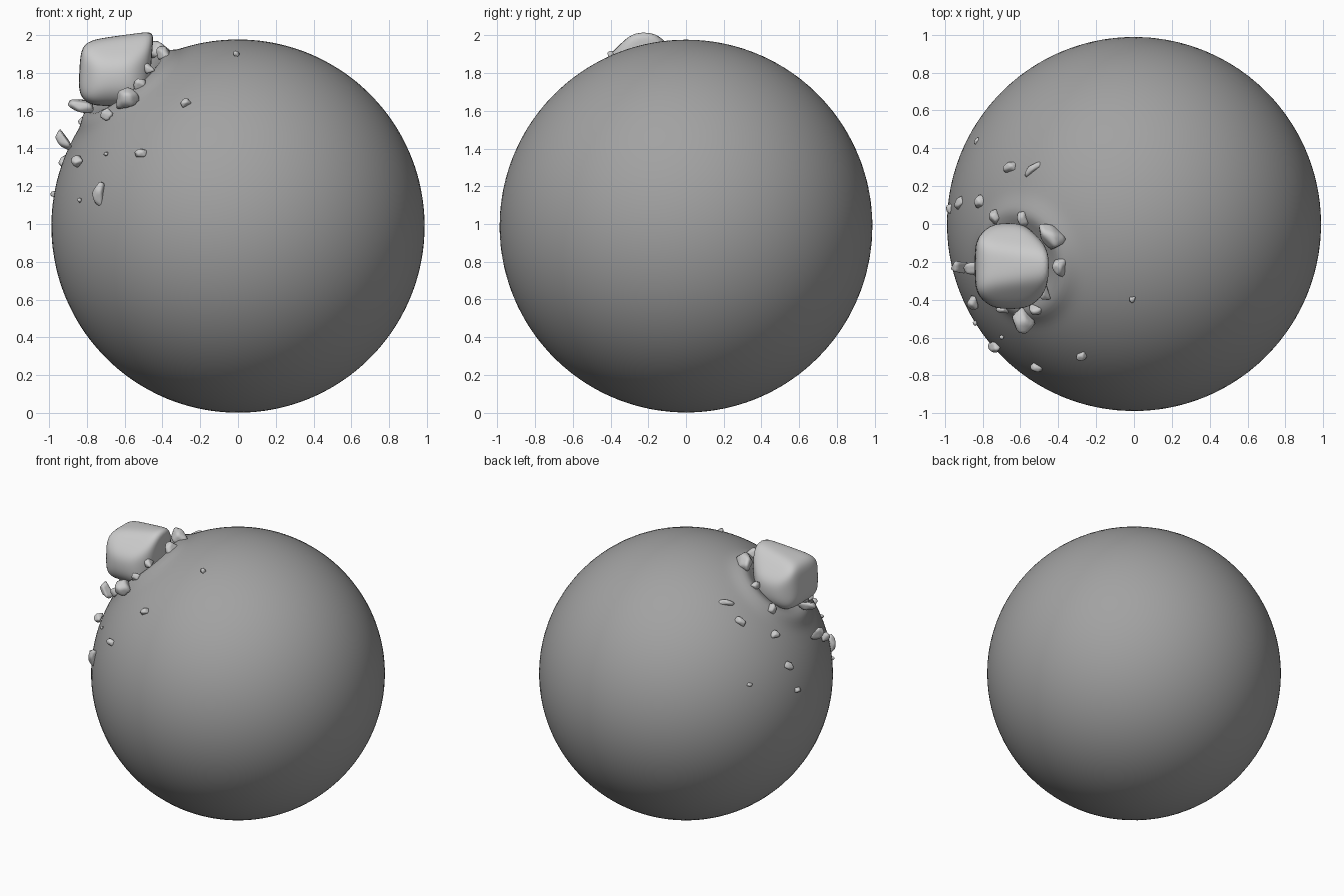
import bpy, bmesh, math, random
from mathutils import Vector, Matrix

if "Cube" in bpy.data.objects:
    bpy.data.objects.remove(bpy.data.objects["Cube"])

random.seed(4)
C = Vector((0, 0, 0.989))          # globe centre
R = 0.988
BC = Vector((-0.65, -0.215, 1.805))  # boulder centre
AXIS = (BC - C).normalized()


def finish(bm, name, mat=None):
    me = bpy.data.meshes.new(name)
    bm.to_mesh(me)
    bm.free()
    for p in me.polygons:
        p.use_smooth = True
    if mat:
        me.materials.append(mat)
    ob = bpy.data.objects.new(name, me)
    bpy.context.collection.objects.link(ob)
    return ob


def stone(planes, power, subdiv):
    """Soft-edged rock: an icosphere pushed to a rounded set of planes."""
    bm = bmesh.new()
    bmesh.ops.create_icosphere(bm, subdivisions=subdiv, radius=1)
    planes = [(Vector(n).normalized(), d) for n, d in planes]
    for v in bm.verts:
        u = v.co.normalized()
        s = sum((max(0, n.dot(u)) / d) ** power for n, d in planes)
        v.co = u * s ** (-1 / power)
    return bm


def crater(rho):
    """Height of the ground at a distance from the impact axis."""
    rim = 0.03 * math.exp(-((rho - 0.265) / 0.065) ** 2)
    pit = -0.03 * math.exp(-(rho / 0.2) ** 4)
    return rim + pit


# Globe with a raised crater rim, poles turned to the crater axis for fine rings
dark = bpy.data.materials.new("dark_grey")
dark.diffuse_color = (0.36, 0.36, 0.36, 1)
dark.use_nodes = True
dark.node_tree.nodes["Principled BSDF"].inputs["Base Color"].default_value = dark.diffuse_color
bm = bmesh.new()
bmesh.ops.create_uvsphere(bm, u_segments=96, v_segments=128, radius=1)
turn = AXIS.to_track_quat('Z', 'Y').to_matrix()
for v in bm.verts:
    u = (turn @ v.co).normalized()
    v.co = C + u * (R + crater(AXIS.angle(u) * R))
finish(bm, "globe", dark)

# Boulder lodged in the crater
bm = stone([((-0.14, 0, 1), 0.188), ((0, 0, -1), 0.18),
            ((-1, 0, 0.05), 0.19), ((1, 0, -0.08), 0.187),
            ((0, -1, 0), 0.236), ((0, 1, 0), 0.222),
            ((-1, 0, 1), 0.225), ((1, 0, -1), 0.20), ((-1, 0, -1), 0.225),
            ((1, 1, 0), 0.205), ((1, -1, 0), 0.235),
            ((-1, 1, 0), 0.23), ((-1, -1, 0), 0.24),
            ((0, 1, 1), 0.19), ((0, -1, 1), 0.20),
            ((0, -1, -1), 0.24), ((0, 1, -1), 0.23)], 11, 5)
bmesh.ops.translate(bm, vec=BC, verts=bm.verts)
finish(bm, "boulder")

# Debris: x, y, length, width, heading in degrees, height above the plain globe
DEBRIS = [
    (-0.83, 0.44, .040, .025, 20, 0), (-0.66, 0.30, .085, .050, 0, .005),
    (-0.54, 0.29, .090, .040, 30, .005), (-0.92, 0.11, .075, .050, 10, 0),
    (-0.82, 0.12, .060, .050, 90, .01), (-0.975, 0.08, .050, .035, 60, .005),
    (-0.74, 0.04, .070, .055, 130, .03), (-0.595, 0.03, .070, .050, 100, .03),
    (-0.445, -0.06, .140, .090, 125, .045), (-0.40, -0.23, .080, .065, 80, .04),
    (-0.48, -0.37, .065, .050, 100, .045), (-0.525, -0.46, .055, .045, 0, .04),
    (-0.59, -0.52, .120, .095, 150, .05), (-0.70, -0.45, .060, .045, 20, .035),
    (-0.855, -0.42, .070, .055, 60, .025),
    (-0.84, -0.525, .025, .022, 0, .012), (-0.74, -0.65, .110, .060, 75, .013),
    (-0.70, -0.60, .022, .020, 0, .01), (-0.52, -0.76, .060, .045, 165, .01),
    (-0.28, -0.70, .050, .040, 50, .01), (-0.01, -0.40, .032, .028, 90, .01),
]


def pebble_mesh():
    dirs = [(1, 0, 0), (-1, 0, 0), (0, 1, 0), (0, -1, 0), (0, 0, 1), (0, 0, -1),
            (1, 1, 1), (-1, 1, 1), (1, -1, 1), (-1, -1, 1)]
    jit = lambda: random.uniform(-0.3, 0.3)
    return stone([(Vector(d) + Vector((jit(), jit(), jit())),
                   random.uniform(0.8, 1.05)) for d in dirs], 12, 3)


def place(bm, pos, along, up, size):
    side = up.cross(along).normalized()
    along = side.cross(up).normalized()
    m = Matrix((along * size[0] / 2, side * size[1] / 2, up * size[2] / 2)).transposed()
    for v in bm.verts:
        v.co = pos + m @ v.co


for i, (x, y, length, width, heading, lift) in enumerate(DEBRIS):
    r = R + lift
    d = Vector((x, y, math.sqrt(max(0.01, r * r - x * x - y * y))))
    a = math.radians(heading)
    # heading is seen from above, or from the front on the front slope
    flat = Vector((math.cos(a), math.sin(a), 0))
    if y < -0.5:
        flat = Vector((math.cos(a), 0, math.sin(a)))
    place(bm := pebble_mesh(), C + d, flat, d.normalized(), (length, width, width))
    finish(bm, f"debris_{i + 1:02d}")

# Shards sticking out below the boulder's outer side
for i, (pos, along, size) in enumerate([
        ((-0.83, -0.24, 1.62), (-1, 0, 0.25), (0.125, 0.065, 0.065)),
        ((-0.925, -0.23, 1.435), (-0.65, 0, 0.75), (0.105, 0.05, 0.05))]):
    along = Vector(along).normalized()
    bm = pebble_mesh()
    place(bm, Vector(pos), along, along.cross(Vector((0, 1, 0))), size)
    finish(bm, f"shard_{i + 1}")
